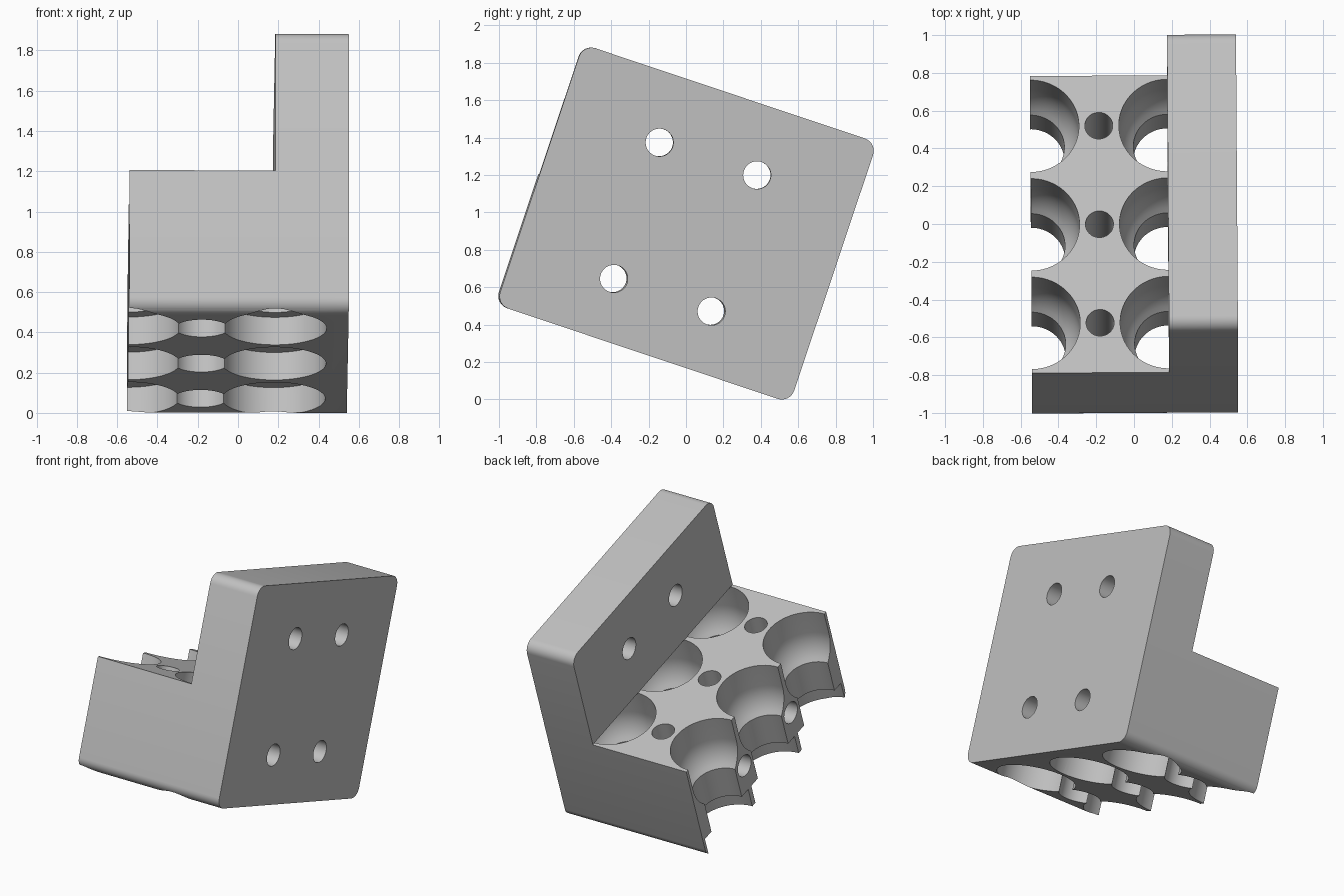
import bpy, bmesh
from math import sin, cos, pi, radians, sqrt
from mathutils import Matrix, Vector

cube = bpy.data.objects.get("Cube")
if cube:
    bpy.data.objects.remove(cube)

HALF_X, HALF_Y, HALF_Z = 0.545, 0.829, 0.734
PLATE_X = 0.18        # inner face of the upright plate
CORNER = 0.07
BORE, THROAT = 0.257, 0.18


def to_object(name, bm):
    bmesh.ops.recalc_face_normals(bm, faces=bm.faces)
    mesh = bpy.data.meshes.new(name)
    bm.to_mesh(mesh)
    bm.free()
    obj = bpy.data.objects.new(name, mesh)
    bpy.context.collection.objects.link(obj)
    return obj


def lathe(name, profile, steps=64):
    """Closed solid turned about z from (radius, height) points."""
    bm = bmesh.new()
    rings = []
    for r, z in profile:
        rings.append([bm.verts.new((r * cos(2 * pi * (i + 0.5) / steps),
                                    r * sin(2 * pi * (i + 0.5) / steps), z))
                      for i in range(steps)])
    for a, b in zip(rings, rings[1:]):
        for i in range(steps):
            j = (i + 1) % steps
            bm.faces.new((a[i], a[j], b[j], b[i]))
    bm.faces.new(rings[0])
    bm.faces.new(rings[-1])
    return to_object(name, bm)


def cut(target, cutter):
    """Subtract the cutter, then discard it."""
    cutter.hide_render = True
    mod = target.modifiers.new("cut", "BOOLEAN")
    mod.operation, mod.solver, mod.object = "DIFFERENCE", "EXACT", cutter
    bpy.context.view_layer.update()
    graph = bpy.context.evaluated_depsgraph_get()
    mesh = bpy.data.meshes.new_from_object(target.evaluated_get(graph))
    target.modifiers.clear()
    target.data = mesh
    bpy.data.objects.remove(cutter)


# Rounded slab, extruded across x
bm = bmesh.new()
outline = []
for k, (sy, sz) in enumerate([(1, 1), (-1, 1), (-1, -1), (1, -1)]):
    for i in range(9):
        a = pi / 2 * (k + i / 8)
        outline.append(bm.verts.new((-HALF_X,
                                     sy * (HALF_Y - CORNER) + CORNER * cos(a),
                                     sz * (HALF_Z - CORNER) + CORNER * sin(a))))
side = bm.faces.new(outline)
grown = bmesh.ops.extrude_face_region(bm, geom=[side])["geom"]
bmesh.ops.translate(bm, vec=(2 * HALF_X, 0, 0),
                    verts=[v for v in grown if isinstance(v, bmesh.types.BMVert)])
bracket = to_object("mounting_bracket", bm)

# Remove the upper part beside the plate to leave an L shape
bm = bmesh.new()
bmesh.ops.create_cube(bm, size=2)
bmesh.ops.translate(bm, verts=bm.verts, vec=(PLATE_X - 1, 0, 1))
cut(bracket, to_object("step_cutter", bm))

# Round-bottomed seats with a throat and a wider recess underneath
drop = sqrt(BORE ** 2 - THROAT ** 2)
seat_start = -0.355 + drop
seat = [(BORE, 0.002)]
for i in range(9):
    z = -drop * i / 8
    seat.append((sqrt(BORE ** 2 - z ** 2), seat_start + z))
seat += [(THROAT, -0.59), (BORE, -0.59), (BORE, -HALF_Z - 0.05)]
screw = [(0.074, 0.05), (0.074, -0.59), (0.135, -0.59), (0.135, -HALF_Z - 0.05)]
for row in (-0.55, 0, 0.55):
    for x, profile in ((-HALF_X, seat), (PLATE_X, seat), (-0.183, screw)):
        tool = lathe("bore_cutter", profile)
        tool.location = (x, row, 0)
        cut(bracket, tool)

# Four cross holes running through along x
for y in (-0.275, 0.275):
    for z in (-0.403, 0.365):
        tool = lathe("cross_hole_cutter", [(0.074, -1), (0.074, 1)], 48)
        tool.rotation_euler = (0, pi / 2, 0)
        tool.location = (0, y, z)
        cut(bracket, tool)

# Tilt the finished part and set it on the ground
bracket.data.transform(Matrix.Rotation(radians(-18.5), 4, "X")
                       @ Matrix.Rotation(radians(0.36), 4, "Z"))
low = min(v.co.z for v in bracket.data.vertices)
bracket.data.transform(Matrix.Translation(Vector((0, 0, -low))))

# Single plain grey
grey = bpy.data.materials.new("light_grey")
grey.use_nodes = True
colour = (0.53, 0.53, 0.53, 1)
grey.diffuse_color = colour
grey.node_tree.nodes["Principled BSDF"].inputs["Base Color"].default_value = colour
bracket.data.materials.clear()
bracket.data.materials.append(grey)
for face in bracket.data.polygons:
    face.material_index = 0

bpy.ops.object.select_all(action="DESELECT")
bracket.select_set(True)
bpy.context.view_layer.objects.active = bracket
bpy.ops.object.shade_smooth_by_angle(angle=radians(30))
